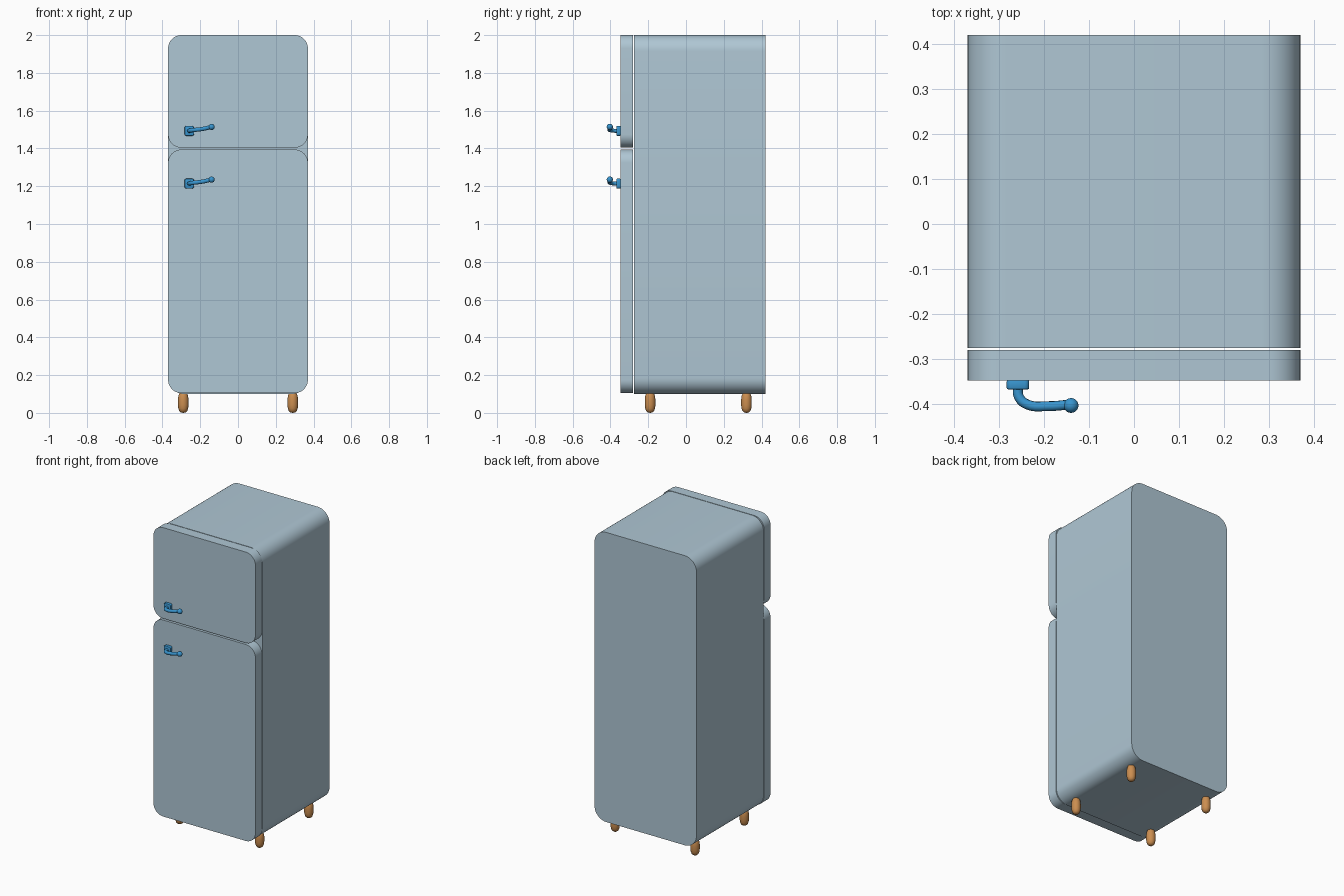
import bpy, bmesh, math
from mathutils import Vector

if "Cube" in bpy.data.objects:
    bpy.data.objects.remove(bpy.data.objects["Cube"])


def material(name, rgb):
    m = bpy.data.materials.new(name)
    m.diffuse_color = (*rgb, 1)
    m.use_nodes = True
    m.node_tree.nodes["Principled BSDF"].inputs["Base Color"].default_value = m.diffuse_color
    return m


PALE = material("pale blue enamel", (0.43, 0.57, 0.66))
BLUE = material("bright blue", (0.04, 0.30, 0.62))
WOOD = material("orange wood", (0.60, 0.27, 0.08))


def finish(ob, mat, angle=30):
    ob.data.materials.clear()
    ob.data.materials.append(mat)
    bpy.ops.object.select_all(action='DESELECT')
    ob.select_set(True)
    bpy.context.view_layer.objects.active = ob
    bpy.ops.object.shade_smooth_by_angle(angle=math.radians(angle))
    return ob


def add_mesh(name, bm):
    bmesh.ops.recalc_face_normals(bm, faces=bm.faces)
    me = bpy.data.meshes.new(name)
    bm.to_mesh(me)
    bm.free()
    ob = bpy.data.objects.new(name, me)
    bpy.context.collection.objects.link(ob)
    return ob


def rounded_slab(name, x0, x1, z0, z1, y0, y1, r, mat, edge=0.0, seg=10):
    """Rounded rectangle in XZ, extruded along y."""
    bm = bmesh.new()
    verts = []
    corners = [(x1 - r, z1 - r), (x0 + r, z1 - r), (x0 + r, z0 + r), (x1 - r, z0 + r)]
    for i, (cx, cz) in enumerate(corners):
        for k in range(seg + 1):
            a = math.pi / 2 * (i + k / seg)
            verts.append(bm.verts.new((cx + r * math.cos(a), y0, cz + r * math.sin(a))))
    face = bm.faces.new(verts)
    new = bmesh.ops.extrude_face_region(bm, geom=[face])["geom"]
    bmesh.ops.translate(bm, vec=(0, y1 - y0, 0),
                        verts=[g for g in new if isinstance(g, bmesh.types.BMVert)])
    if edge:
        rim = [e for e in bm.edges if abs(e.verts[0].co.y - e.verts[1].co.y) < 1e-6]
        bmesh.ops.bevel(bm, geom=rim, offset=edge, segments=2, affect='EDGES', profile=0.5)
    return finish(add_mesh(name, bm), mat)


# Cabinet and the two doors
rounded_slab("cabinet", -0.37, 0.37, 0.10, 2.0, -0.276, 0.42, 0.085, PALE)
rounded_slab("freezer_door", -0.37, 0.37, 1.404, 2.0, -0.348, -0.280, 0.07, PALE)
rounded_slab("fridge_door", -0.37, 0.37, 0.105, 1.394, -0.348, -0.280, 0.07, PALE)


# Handles: mounting plate, bent lever and ball tip
def handle(prefix, z):
    rounded_slab(prefix + "_handle_plate", -0.283, -0.233, z - 0.026, z + 0.026,
                 -0.368, -0.346, 0.01, BLUE, edge=0.004, seg=4)

    cu = bpy.data.curves.new(prefix + "_handle_lever", 'CURVE')
    cu.dimensions = '3D'
    cu.bevel_depth = 0.011
    cu.bevel_resolution = 3
    cu.use_fill_caps = True
    sp = cu.splines.new('BEZIER')
    pts = [(-0.258, -0.36, 0), (-0.256, -0.384, 0.001), (-0.238, -0.401, 0.004),
           (-0.19, -0.405, 0.010), (-0.14, -0.401, 0.021)]
    sp.bezier_points.add(len(pts) - 1)
    for bp, p in zip(sp.bezier_points, pts):
        bp.co = Vector(p) + Vector((0, 0, z))
        bp.handle_left_type = bp.handle_right_type = 'AUTO'
    sp.resolution_u = 5
    ob = bpy.data.objects.new(prefix + "_handle_lever", cu)
    bpy.context.collection.objects.link(ob)
    bpy.ops.object.select_all(action='DESELECT')
    ob.select_set(True)
    bpy.context.view_layer.objects.active = ob
    bpy.ops.object.convert(target='MESH')
    finish(bpy.context.object, BLUE, 50)

    bpy.ops.mesh.primitive_uv_sphere_add(segments=20, ring_count=12, radius=0.0165,
                                         location=(-0.14, -0.4035, z + 0.021))
    tip = bpy.context.object
    tip.name = prefix + "_handle_tip"
    finish(tip, BLUE, 50)


handle("freezer", 1.493)
handle("fridge", 1.214)


# Feet: lathed rounded pegs
def foot(name, x, y):
    bm = bmesh.new()
    profile = [(0.0, 0.0), (0.012, 0.002), (0.021, 0.010), (0.026, 0.024), (0.028, 0.042),
               (0.028, 0.068), (0.026, 0.088), (0.021, 0.102), (0.012, 0.110), (0.0, 0.112)]
    vs = [bm.verts.new((r, 0, z)) for r, z in profile]
    es = [bm.edges.new(p) for p in zip(vs, vs[1:])]
    bmesh.ops.spin(bm, geom=vs + es, cent=(0, 0, 0), axis=(0, 0, 1),
                   angle=math.tau, steps=20)
    bmesh.ops.remove_doubles(bm, verts=bm.verts, dist=1e-5)
    ob = add_mesh(name, bm)
    ob.location = (x, y, 0)
    finish(ob, WOOD, 60)


for side, x in (("left", -0.29), ("right", 0.29)):
    for end, y in (("front", -0.19), ("back", 0.32)):
        foot(f"{end}_{side}_foot", x, y)
